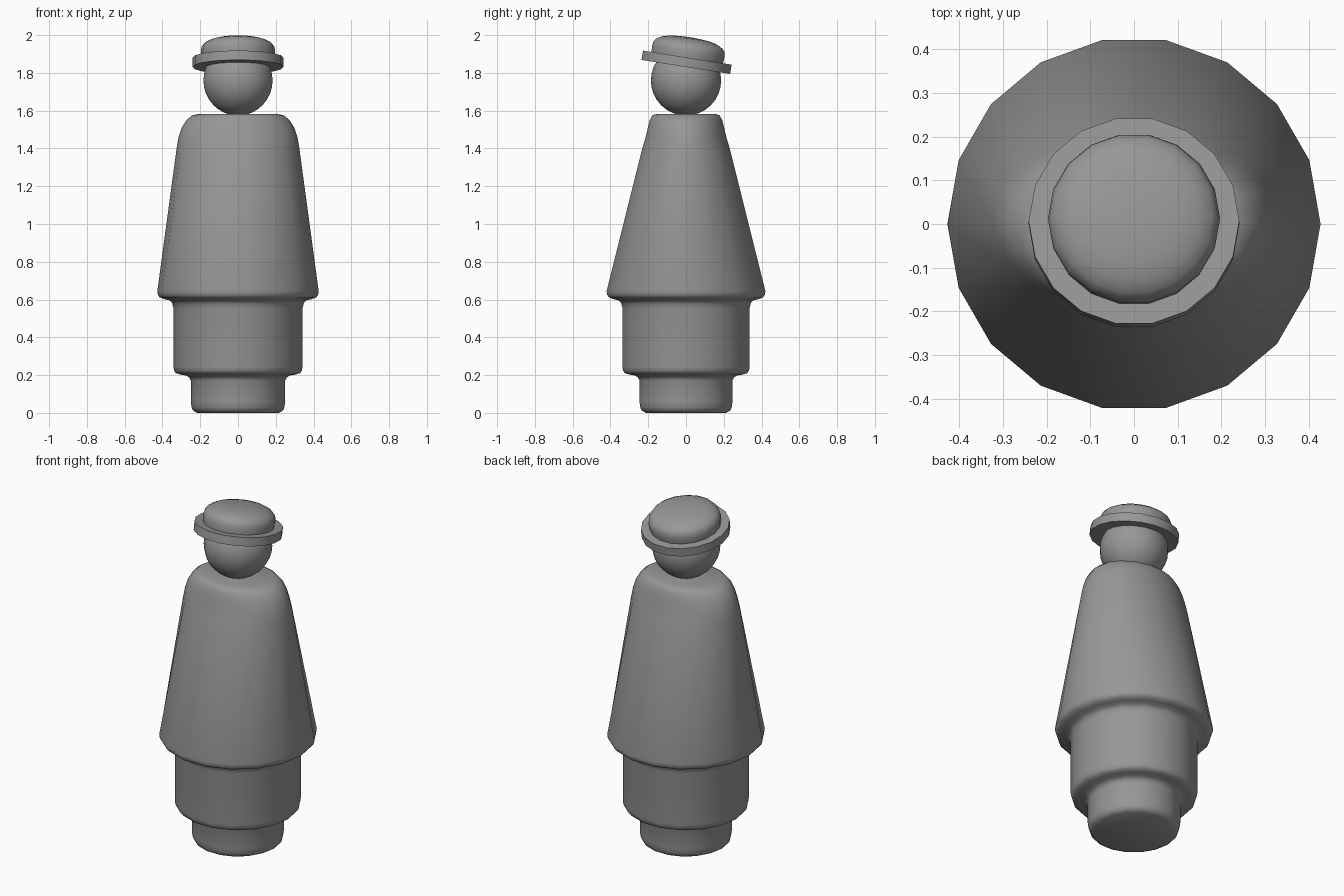
import bpy, bmesh
from math import cos, sin, tau, radians
from mathutils import Matrix

if "Cube" in bpy.data.objects:
    bpy.data.objects.remove(bpy.data.objects["Cube"])

SIDES = 18
grey = bpy.data.materials.new("dark_grey")
grey.diffuse_color = (.31, .31, .31, 1)
grey.use_nodes = True
grey.node_tree.nodes["Principled BSDF"].inputs["Base Color"].default_value = grey.diffuse_color


def loft(name, rings, matrix=Matrix(), angle=45):
    """Stack of elliptical rings (rx, ry, z), capped at both ends."""
    bm = bmesh.new()
    loops = [[bm.verts.new((rx * cos(tau * i / SIDES), ry * sin(tau * i / SIDES), z))
              for i in range(SIDES)] for rx, ry, z in rings]
    for a, b in zip(loops, loops[1:]):
        for i in range(SIDES):
            j = (i + 1) % SIDES
            bm.faces.new((a[i], a[j], b[j], b[i]))
    bm.faces.new(loops[0][::-1])
    bm.faces.new(loops[-1])
    bm.transform(matrix)
    return finish(name, bm, angle)


def finish(name, bm, angle):
    mesh = bpy.data.meshes.new(name)
    bm.to_mesh(mesh)
    bm.free()
    mesh.materials.append(grey)
    obj = bpy.data.objects.new(name, mesh)
    bpy.context.collection.objects.link(obj)
    bpy.ops.object.select_all(action='DESELECT')
    obj.select_set(True)
    bpy.context.view_layer.objects.active = obj
    bpy.ops.object.shade_smooth_by_angle(angle=radians(angle))
    return obj


# body: stepped round base, flared skirt, flattened shoulders
base = [(.215, 0), (.238, .012), (.246, .03), (.25, .06), (.25, .17), (.258, .188),
        (.275, .198), (.305, .203), (.328, .21), (.338, .222), (.342, .245),
        (.342, .555), (.348, .58), (.36, .595), (.39, .602), (.415, .612),
        (.424, .625), (.427, .645)]
body = [(r, r, z) for r, z in base]
body += [(.325, .235, 1.4), (.315, .217, 1.46), (.298, .205, 1.51),
         (.273, .195, 1.55), (.243, .181, 1.575), (.205, .16, 1.583)]
loft("body", body, angle=60)

# head
bm = bmesh.new()
bmesh.ops.create_uvsphere(bm, u_segments=SIDES, v_segments=16, radius=.186,
                          matrix=Matrix.Translation((0, 0, 1.76)))
finish("head", bm, 45)

# hat, tipped towards the front of the head's rear side
tilt = Matrix.Translation((0, .003, 1.856)) @ Matrix.Rotation(radians(-9), 4, 'X')
loft("hat_brim", [(.241, .241, -.025), (.241, .241, .025)], tilt)
crown = [(.19, 0), (.195, .03), (.197, .06), (.193, .082), (.18, .1),
         (.152, .116), (.11, .127), (.06, .132), (.01, .134)]
loft("hat_crown", [(r, r, z) for r, z in crown], tilt)
